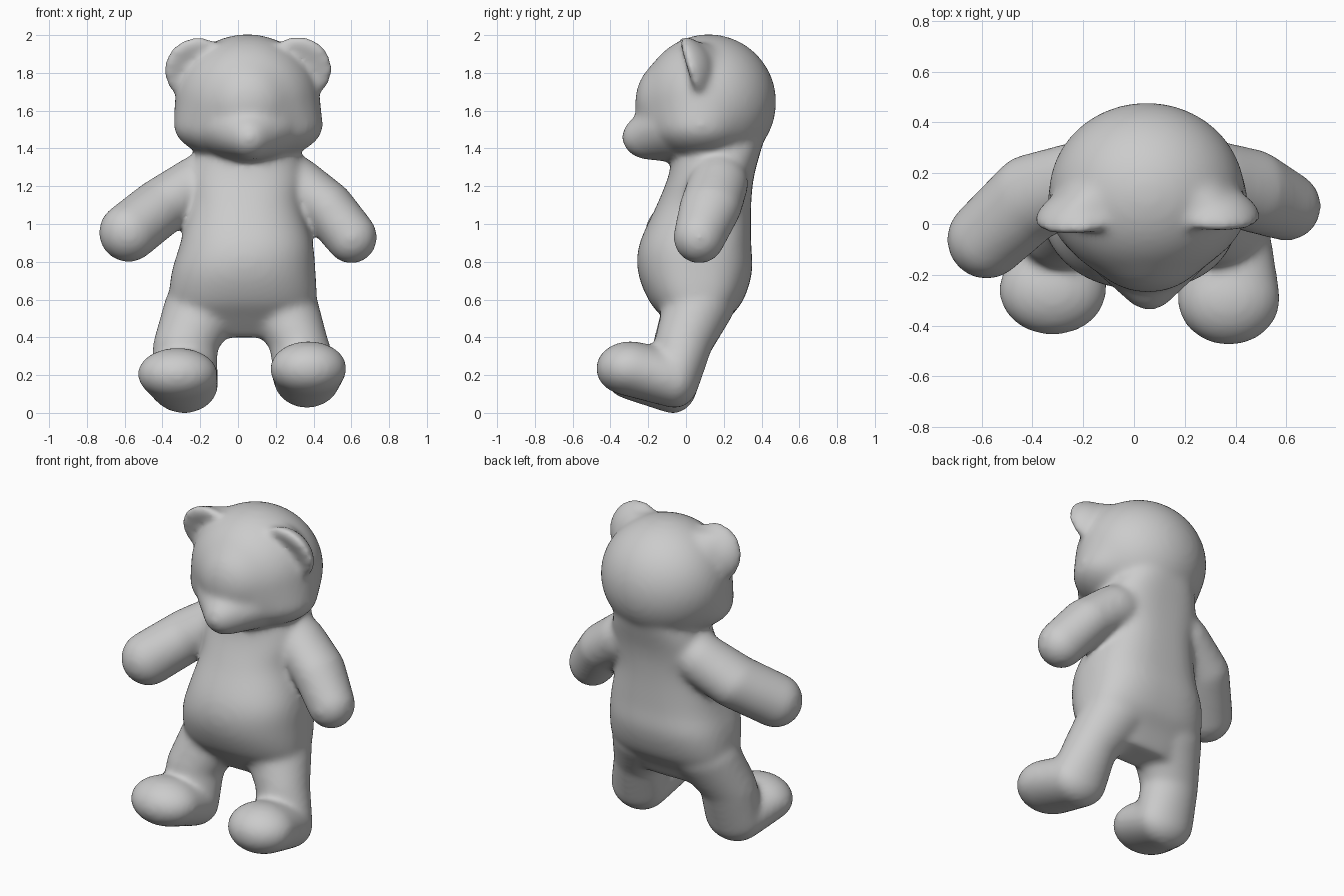
import bpy, bmesh, math
from mathutils import Matrix, Vector

old = bpy.data.objects.get("Cube")
if old:
    bpy.data.objects.remove(old, do_unlink=True)

# One plain grey for the whole toy
grey = bpy.data.materials.new("plain grey")
grey.use_nodes = True
colour = (0.6, 0.6, 0.6, 1)
grey.diffuse_color = colour
grey.node_tree.nodes["Principled BSDF"].inputs["Base Color"].default_value = colour

# Unit ball points, reused by every rounded part
ball = bmesh.new()
bmesh.ops.create_icosphere(ball, subdivisions=4, radius=1)
BALL = [v.co.copy() for v in ball.verts]
ball.free()


def hull(bm, *balls):
    """Convex skin around ellipsoids given as (centre, radii)."""
    verts = [bm.verts.new(Vector(c) + Vector(a * b for a, b in zip(p, r)))
             for c, r in balls for p in BALL]
    bmesh.ops.convex_hull(bm, input=verts)
    loose = [v for v in verts if v.is_valid and not v.link_faces]
    bmesh.ops.delete(bm, geom=loose, context='VERTS')


def limb(bm, *balls):
    """Rounded limb: hulls between each pair of neighbouring ellipsoids."""
    for pair in zip(balls, balls[1:]):
        hull(bm, *pair)


def smooth_rows(rows, steps=5):
    """Catmull-Rom interpolation between rows of numbers."""
    padded = [rows[0]] + rows + [rows[-1]]
    result = []
    for a, b, c, d in zip(padded, padded[1:], padded[2:], padded[3:]):
        for i in range(steps):
            t = i / steps
            result.append([q + t / 2 * (r - p + t * (2 * p - 5 * q + 4 * r - s
                           + t * (3 * (q - r) + s - p)))
                           for p, q, r, s in zip(a, b, c, d)])
    return result + [rows[-1]]


def loft(bm, rings, sides=48):
    """Closed stack of oval rings given as z, centre x, half width, front y, back y."""
    loops = []
    for z, cx, rx, front, back in smooth_rows(rings):
        loop = []
        for i in range(sides):
            a = math.tau * i / sides
            c, s = math.cos(a), math.sin(a)
            power = 0.75 if s > 0 else 0.9
            x = cx + rx * math.copysign(abs(c) ** power, c)
            y = (front + back) / 2 + (back - front) / 2 * math.copysign(abs(s) ** power, s)
            loop.append(bm.verts.new((x, y, z)))
        loops.append(loop)
    for low, high in zip(loops, loops[1:]):
        for i in range(sides):
            j = (i + 1) % sides
            bm.faces.new((low[i], low[j], high[j], high[i]))
    bm.faces.new(loops[0][::-1])
    bm.faces.new(loops[-1])


def ear(bm, centre, radius, turn):
    """Flattened ball whose rim is bent forward into a shallow cup."""
    made = bmesh.ops.create_icosphere(bm, subdivisions=4, radius=1)
    pose = (Matrix.Translation(centre) @ Matrix.Rotation(turn, 4, 'Z')
            @ Matrix.Rotation(0.3, 4, 'X'))
    for v in made["verts"]:
        x, y, z = v.co
        cup = 0.05 * (x * x + z * z)
        v.co = pose @ Vector((x * radius, y * 0.065 - cup + 0.035, z * radius))


bear = bmesh.new()

# Head: skull, forehead and cheeks under one skin, then the muzzle
skull = ((0.05, 0.12, 1.645), (0.385, 0.358, 0.36))
hull(bear, skull,
     ((0.055, 0.08, 1.52), (0.395, 0.29, 0.19)),
     ((0.055, -0.05, 1.64), (0.25, 0.22, 0.25)))
limb(bear,
     ((0.06, -0.195, 1.46), (0.125, 0.145, 0.12)),
     ((0.055, -0.02, 1.51), (0.28, 0.25, 0.185)))

# Ears, each with a web that joins it to the skull
ear(bear, (-0.215, 0.04, 1.82), 0.18, 0.1)
ear(bear, (0.32, 0.05, 1.825), 0.18, -0.05)
for x, inner in ((-0.21, -0.05), (0.315, 0.15)):
    limb(bear, ((x, 0.055, 1.84), (0.12, 0.04, 0.125)),
         ((inner, 0.12, 1.76), (0.22, 0.18, 0.2)))

# Torso: round belly, flatter back, neck running up into the skull
loft(bear, [
    (0.40, 0.03, 0.24, -0.03, 0.17),
    (0.50, 0.02, 0.365, -0.12, 0.23),
    (0.60, 0.025, 0.39, -0.20, 0.305),
    (0.75, 0.03, 0.38, -0.255, 0.35),
    (0.90, 0.045, 0.35, -0.245, 0.345),
    (1.10, 0.04, 0.30, -0.155, 0.345),
    (1.25, 0.045, 0.31, -0.095, 0.36),
    (1.40, 0.05, 0.27, -0.06, 0.40),
    (1.52, 0.05, 0.18, 0.00, 0.435)])

# Right arm reaches forward, left arm hangs to the side
limb(bear,
     ((-0.58, -0.06, 0.955), (0.157, 0.157, 0.157)),
     ((-0.41, 0.10, 1.09), (0.16, 0.175, 0.15)),
     ((-0.22, 0.17, 1.21), (0.15, 0.155, 0.15)),
     ((-0.08, 0.17, 1.30), (0.15, 0.15, 0.13)))
limb(bear,
     ((0.60, 0.07, 0.93), (0.137, 0.137, 0.14)),
     ((0.47, 0.13, 1.09), (0.145, 0.165, 0.14)),
     ((0.31, 0.17, 1.21), (0.15, 0.16, 0.145)),
     ((0.18, 0.17, 1.30), (0.15, 0.15, 0.13)))

# Legs: toe, heel, shin, hip
limb(bear,
     ((-0.32, -0.26, 0.205), (0.212, 0.177, 0.14)),
     ((-0.285, -0.07, 0.147), (0.18, 0.13, 0.15)),
     ((-0.28, -0.02, 0.36), (0.17, 0.155, 0.13)),
     ((-0.18, 0.07, 0.57), (0.21, 0.19, 0.15)))
limb(bear,
     ((0.373, -0.295, 0.235), (0.203, 0.182, 0.145)),
     ((0.365, -0.06, 0.175), (0.175, 0.13, 0.15)),
     ((0.32, -0.01, 0.38), (0.155, 0.155, 0.13)),
     ((0.225, 0.07, 0.57), (0.20, 0.19, 0.15)))

# Fuse everything into one soft plush skin
bmesh.ops.recalc_face_normals(bear, faces=bear.faces)
mesh = bpy.data.meshes.new("plush_body")
bear.to_mesh(mesh)
bear.free()
mesh.materials.append(grey)
obj = bpy.data.objects.new("plush_body", mesh)
bpy.context.collection.objects.link(obj)
blend = obj.modifiers.new("blend", 'REMESH')
blend.mode = 'VOXEL'
blend.voxel_size = 0.016
blend.use_smooth_shade = True
soften = obj.modifiers.new("soften", 'SMOOTH')
soften.factor = 0.5
soften.iterations = 20
